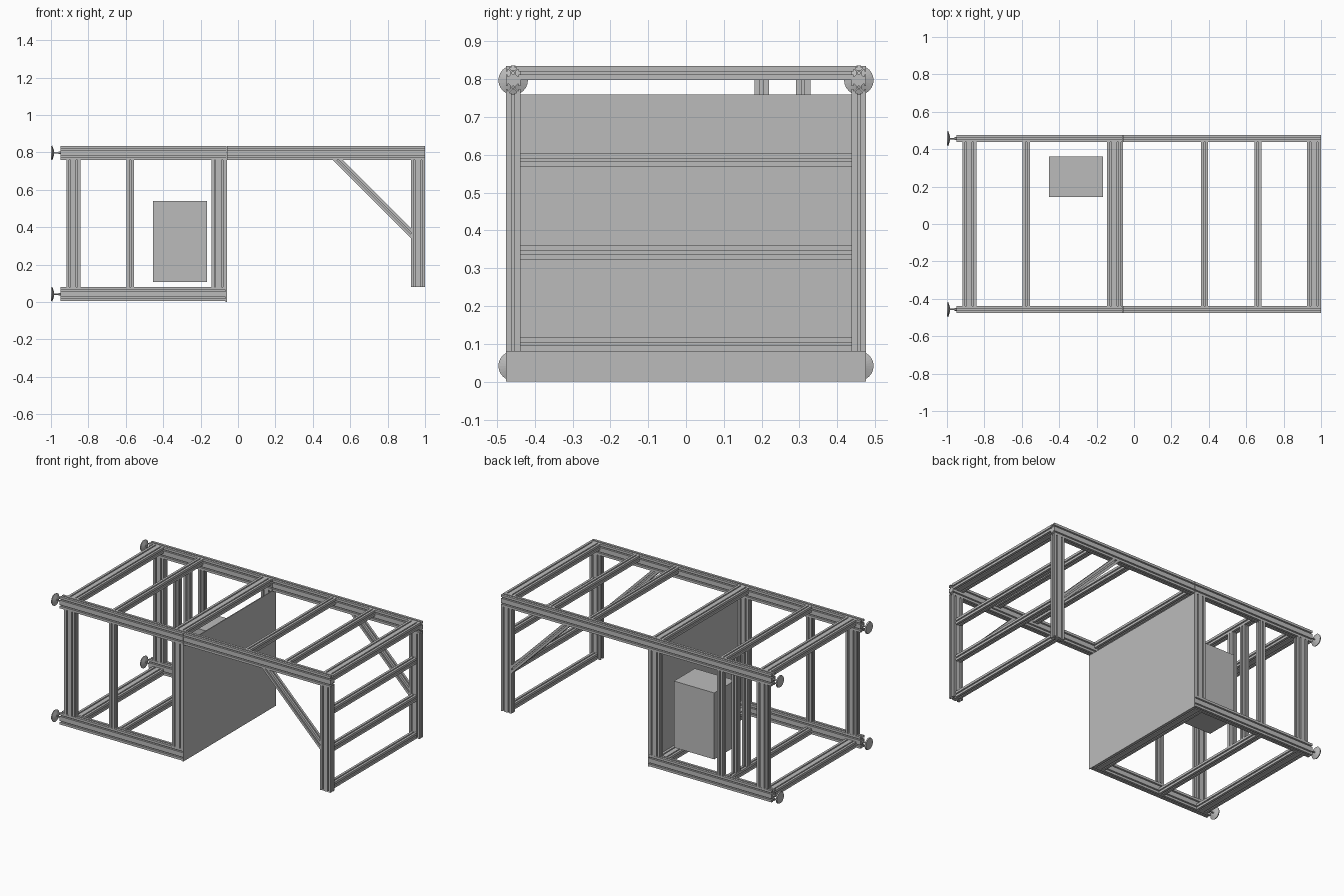
import bpy, bmesh, math
from mathutils import Vector, Matrix

if "Cube" in bpy.data.objects:
    bpy.data.objects.remove(bpy.data.objects["Cube"])

S = 0.0378            # extrusion module
Y = 0.457             # side frame centre line
INNER = Y - S / 2     # inner face of the side frames
LOW, POST_LOW, POST_TOP, TOP = 0.004, 0.08, 0.76, 0.835


def material(name, value):
    mat = bpy.data.materials.new(name)
    mat.use_nodes = True
    color = (value, value, value, 1)
    mat.diffuse_color = color
    mat.node_tree.nodes["Principled BSDF"].inputs["Base Color"].default_value = color
    return mat


GREY = material("aluminium grey", 0.5)


def finish(name, bm):
    bmesh.ops.recalc_face_normals(bm, faces=bm.faces)
    mesh = bpy.data.meshes.new(name)
    bm.to_mesh(mesh)
    bm.free()
    mesh.materials.append(GREY)
    obj = bpy.data.objects.new(name, mesh)
    bpy.context.collection.objects.link(obj)
    return obj


# T-slot: offset along the side, depth into the profile
SLOT = [(-.1, 0), (-.1, .11), (-.24, .11), (-.24, .18), (-.12, .3)]
SLOT += [(-a, d) for a, d in reversed(SLOT)]


def profile(n):
    """Slotted outline n modules wide and one high, plus its round bores."""
    outline = []
    corner = Vector((-n * S / 2, -S / 2))
    for count, along in ((n, (1, 0)), (1, (0, 1)), (n, (-1, 0)), (1, (0, -1))):
        along = Vector(along)
        inward = Vector((-along.y, along.x))
        outline.append(corner.copy())
        for i in range(count):
            outline += [corner + along * S * (i + .5 + a) + inward * S * d for a, d in SLOT]
        corner = corner + along * S * count
    loops = [outline]
    for i in range(n):
        cx = (i - (n - 1) / 2) * S
        loops.append([Vector((cx + .1 * S * math.cos(k * math.pi / 4),
                              .1 * S * math.sin(k * math.pi / 4))) for k in range(8)])
    return loops


def beam(name, start, end, wide, n=1, mitre=0):
    """Extrusion between two points; wide is the direction of its wider side."""
    start, end = Vector(start), Vector(end)
    w = (end - start).normalized()
    u = Vector(wide).normalized()
    v = w.cross(u)
    bm = bmesh.new()
    caps = [[], []]
    for loop in profile(n):
        rings = []
        for side, (base, slant) in enumerate(((start, mitre), (end, -mitre))):
            ring = [bm.verts.new(base + u * p.x + v * p.y + w * slant * p.x) for p in loop]
            caps[side] += [bm.edges.new((ring[i - 1], ring[i])) for i in range(len(ring))]
            rings.append(ring)
        a, b = rings
        for i in range(len(a)):
            bm.faces.new((a[i - 1], a[i], b[i], b[i - 1]))
    for edges in caps:
        bmesh.ops.triangle_fill(bm, edges=edges, use_beauty=True)
    return finish(name, bm)


def box(name, low, high):
    low, high = Vector(low), Vector(high)
    bm = bmesh.new()
    bmesh.ops.create_cube(bm, size=1, matrix=Matrix.Translation((low + high) / 2)
                          @ Matrix.Diagonal((*(high - low), 1)))
    return finish(name, bm)


def foot(name, y, z):
    bm = bmesh.new()
    # pad rim, tapered pad back, stem, lock nut
    for x0, x1, r0, r1, seg in ((-1, -.993, .036, .039, 24), (-.993, -.984, .039, .014, 24),
                                (-.984, -.95, .004, .004, 12), (-.96, -.95, .008, .008, 6)):
        bmesh.ops.create_cone(bm, cap_ends=True, segments=seg, radius1=r0, radius2=r1, depth=x1 - x0,
                              matrix=Matrix.Translation(((x0 + x1) / 2, y, z))
                              @ Matrix.Rotation(math.pi / 2, 4, 'Y'))
    return finish(name, bm)


X, Z = (1, 0, 0), (0, 0, 1)
RAIL_TOP, RAIL_LOW = TOP - S, LOW + S

# Side frames: rails, posts, braces and feet
for side, y in (("front", -Y), ("back", Y)):
    beam(side + "_top_rail_right", (-.95, y, RAIL_TOP), (-.061, y, RAIL_TOP), Z, 2)
    beam(side + "_top_rail_left", (-.06, y, RAIL_TOP), (1, y, RAIL_TOP), Z, 2)
    beam(side + "_bottom_rail", (-.95, y, RAIL_LOW), (-.066, y, RAIL_LOW), Z, 2)
    for label, x, n in (("outer", -.88, 2), ("middle", -.576, 1), ("inner", -.104, 2), ("end", .962, 2)):
        beam(f"{side}_{label}_post", (x, y, POST_LOW), (x, y, POST_TOP), X, n)
    beam(side + "_brace", (.532, y, POST_TOP), (.924, y, POST_TOP - .392), (1, 0, 1), 1, 1)
    foot(side + "_upper_foot", y, RAIL_TOP)
    foot(side + "_lower_foot", y, RAIL_LOW)


def crossbar(name, x, z, n=1):
    beam(name, (x, -INNER, z), (x, INNER, z), X, n)


# Cross members, flush with the outer faces of the rails
for i, (x, n) in enumerate(((-.88, 2), (-.576, 1), (-.106, 2), (.378, 1), (.662, 1), (.962, 2))):
    crossbar(f"top_crossbar_{i + 1}", x, TOP - S / 2, n)
    if x < 0:
        crossbar(f"bottom_crossbar_{i + 1}", x, LOW + S / 2, n)

# Ladder bars of the end frame
for i, z in enumerate((.099, .342, .586)):
    crossbar(f"end_bar_{i + 1}", .962, z)

# Inner uprights beside the cabinet box
for i, y in enumerate((.2, .31)):
    beam(f"inner_upright_{i + 1}", (-.576, y, LOW + S), (-.576, y, TOP - S), X)

box("divider_panel", (-.066, -.476, 0), (-.06, .476, POST_TOP))
box("cabinet_box", (-.455, .145, .108), (-.165, .36, .54))
